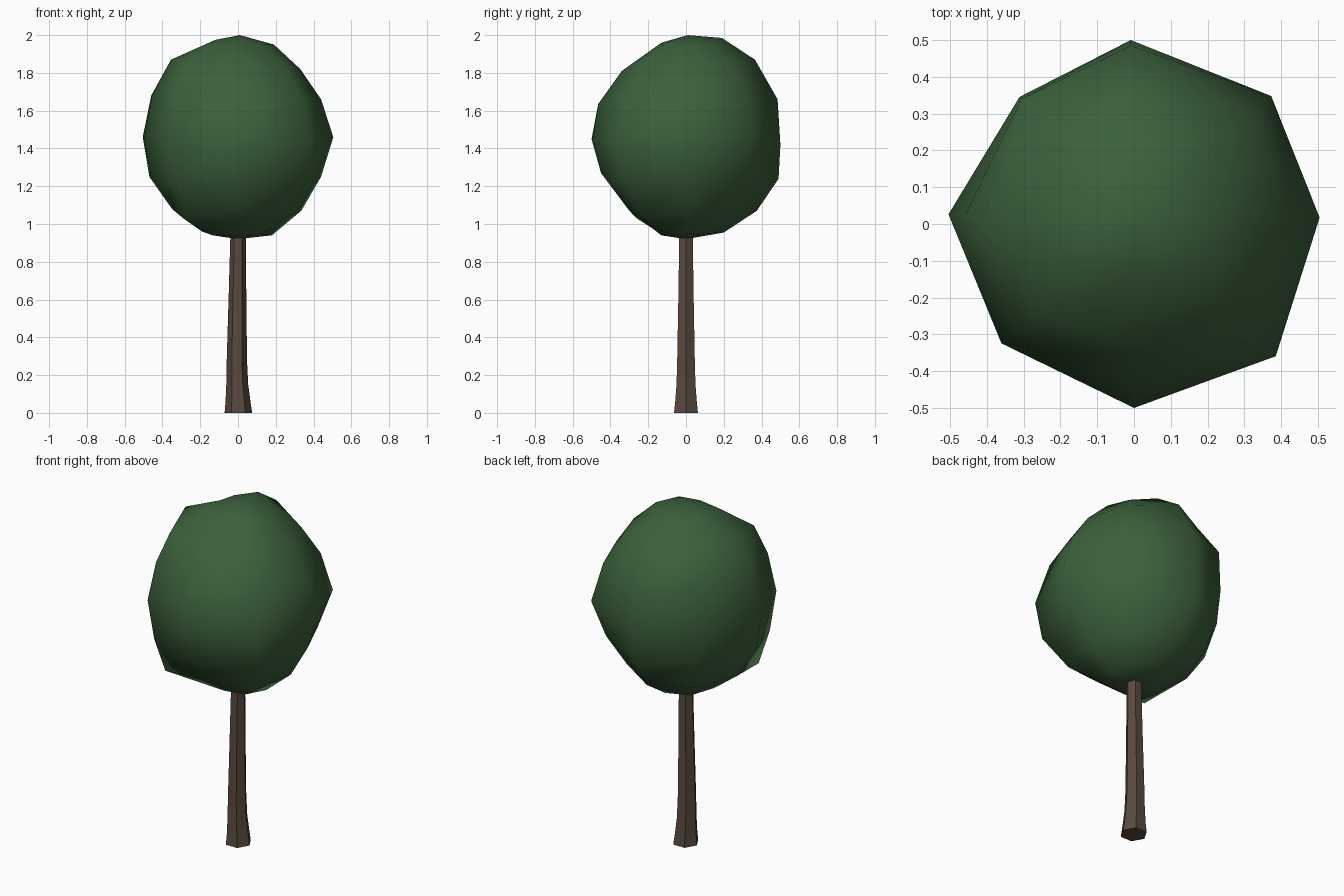
import bpy, bmesh, math

if "Cube" in bpy.data.objects:
    bpy.data.objects.remove(bpy.data.objects["Cube"])


def material(name, rgb):
    m = bpy.data.materials.new(name)
    m.diffuse_color = (*rgb, 1.0)
    m.use_nodes = True
    m.node_tree.nodes["Principled BSDF"].inputs["Base Color"].default_value = m.diffuse_color
    return m


def loft(name, rings, mat, angle, pole_bottom=None, pole_top=None):
    """Skin a stack of rings; close the ends with poles or flat caps."""
    bm = bmesh.new()
    loops = [[bm.verts.new(p) for p in ring] for ring in rings]
    n = len(loops[0])
    for a, b in zip(loops, loops[1:]):
        for i in range(n):
            j = (i + 1) % n
            bm.faces.new((a[i], a[j], b[j], b[i]))
    for loop, pole in ((loops[0], pole_bottom), (loops[-1], pole_top)):
        if pole is None:
            bm.faces.new(loop)
        else:
            v = bm.verts.new(pole)
            for i in range(n):
                bm.faces.new((loop[i], loop[(i + 1) % n], v))
    bmesh.ops.recalc_face_normals(bm, faces=bm.faces)
    me = bpy.data.meshes.new(name)
    bm.to_mesh(me)
    bm.free()
    ob = bpy.data.objects.new(name, me)
    bpy.context.collection.objects.link(ob)
    me.materials.append(mat)
    bpy.ops.object.select_all(action='DESELECT')
    ob.select_set(True)
    bpy.context.view_layer.objects.active = ob
    bpy.ops.object.shade_smooth_by_angle(angle=math.radians(angle))
    return ob


leaf_green = material("leaf green", (0.045, 0.118, 0.045))
bark_brown = material("bark brown", (0.100, 0.066, 0.050))

# Trunk: six sides, flared foot, slight taper (z, radius, x shift)
trunk_profile = [(0, 0.073, 0.002), (0.06, 0.066, 0), (0.15, 0.058, -0.004),
                 (0.27, 0.054, -0.006), (0.6, 0.047, -0.003), (0.95, 0.041, 0.001)]
trunk = [[(x + r * math.cos(math.tau * i / 6), r * math.sin(math.tau * i / 6), z)
          for i in range(6)] for z, r, x in trunk_profile]
loft("trunk", trunk, bark_brown, 50)

# Crown: irregular eight-sided ball, one (radius, height) profile per meridian,
# listed from bottom to top, with the compass angle of the meridian
meridians = {
    2: [(0.18, 0.94), (0.335, 1.07), (0.44, 1.25), (0.505, 1.46), (0.44, 1.66), (0.33, 1.82), (0.19, 1.95)],
    43: [(0.18, 0.95), (0.32, 1.07), (0.43, 1.24), (0.51, 1.45), (0.445, 1.67), (0.34, 1.83), (0.19, 1.95)],
    91: [(0.20, 0.955), (0.375, 1.07), (0.49, 1.24), (0.50, 1.42), (0.485, 1.66), (0.365, 1.87), (0.19, 1.985)],
    132: [(0.19, 0.95), (0.37, 1.08), (0.445, 1.26), (0.465, 1.46), (0.457, 1.70), (0.34, 1.86), (0.17, 1.96)],
    177: [(0.19, 0.96), (0.35, 1.08), (0.47, 1.25), (0.505, 1.46), (0.46, 1.68), (0.355, 1.87), (0.12, 1.975)],
    222: [(0.18, 0.94), (0.39, 1.03), (0.45, 1.22), (0.485, 1.45), (0.44, 1.67), (0.365, 1.84), (0.18, 1.95)],
    270: [(0.13, 0.94), (0.30, 1.07), (0.45, 1.27), (0.50, 1.45), (0.465, 1.635), (0.34, 1.81), (0.13, 1.96)],
    317: [(0.17, 0.945), (0.35, 1.04), (0.49, 1.22), (0.527, 1.44), (0.45, 1.67), (0.34, 1.83), (0.18, 1.95)],
}
crown = [[(p[k][0] * math.cos(math.radians(a)), p[k][0] * math.sin(math.radians(a)), p[k][1])
          for a, p in meridians.items()] for k in range(7)]
loft("crown", crown, leaf_green, 180, (0, 0, 0.92), (0.01, 0.01, 2.0))
